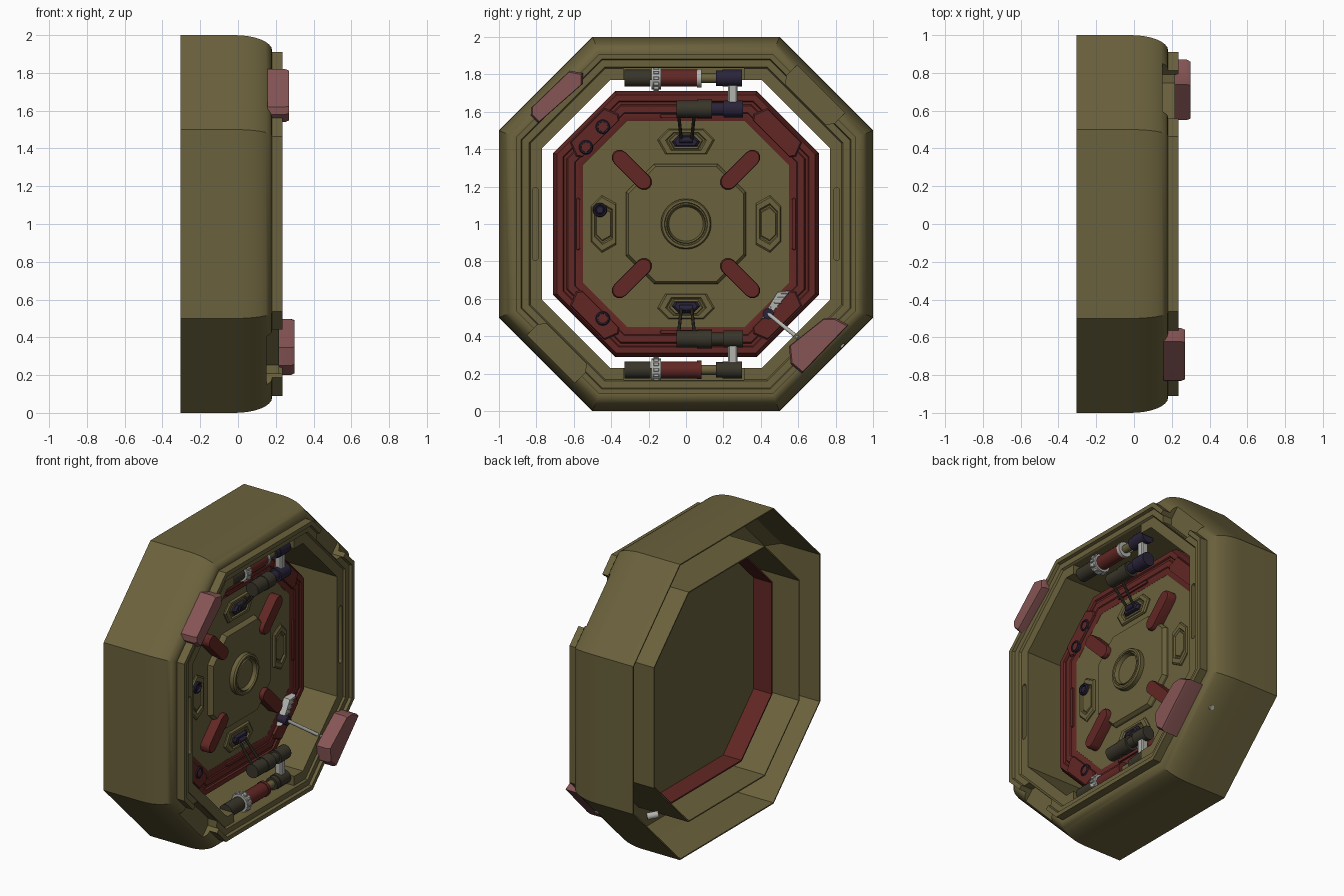
import bpy, bmesh, math
from mathutils import Vector

if "Cube" in bpy.data.objects:
    bpy.data.objects.remove(bpy.data.objects["Cube"])

def mat(name, *c):
    m = bpy.data.materials.new(name)
    m.diffuse_color = (*c, 1)
    m.use_nodes = True
    m.node_tree.nodes["Principled BSDF"].inputs["Base Color"].default_value = m.diffuse_color
    return m

OLIVE = mat("olive", .145, .12, .045)
RED = mat("red", .12, .02, .017)
PINK = mat("pink", .24, .09, .09)
NAVY = mat("navy", .022, .017, .04)
DARK = mat("dark_olive", .04, .035, .022)
GREY = mat("grey", .45, .45, .43)

def finish(name, bm, m):
    bmesh.ops.recalc_face_normals(bm, faces=bm.faces)
    me = bpy.data.meshes.new(name)
    bm.to_mesh(me)
    bm.free()
    if m:
        me.materials.append(m)
    o = bpy.data.objects.new(name, me)
    bpy.context.collection.objects.link(o)
    return o

# Outlines are (y, z - 1) points; x is the hatch axis
def corners(a, b):
    return [(a, -b), (a, b), (b, a), (-b, a), (-a, b), (-a, -b), (-b, -a), (b, -a)]

def octo(d):
    """Outer octagon offset inwards by d."""
    return corners(1 - d, .5 - .4142 * d)

def circle(r, c=(0, 0), n=32):
    return [(c[0] + r * math.cos(i * math.tau / n), c[1] + r * math.sin(i * math.tau / n)) for i in range(n)]

def polar(pts, deg):
    """(tangent, radius) points turned to the given direction."""
    c, s = math.cos(math.radians(deg)), math.sin(math.radians(deg))
    return [(r * c - t * s, r * s + t * c) for t, r in pts]

def pill(half_len, half_w, r):
    """Pill lying along the tangent at radius r."""
    pts = []
    for side in (1, -1):
        for i in range(7):
            a = math.pi * (i / 6 - .5)
            pts.append((side * (half_len - half_w + half_w * math.cos(a)), r + side * half_w * math.sin(a)))
    return pts

def scaled(pts, k):
    cy, cz = sum(p[0] for p in pts) / len(pts), sum(p[1] for p in pts) / len(pts)
    return [(cy + (y - cy) * k, cz + (z - cz) * k) for y, z in pts]

def loft(name, loops, m, closed=False):
    bm = bmesh.new()
    rings = [[bm.verts.new((x, y, z + 1)) for y, z in pts] for x, pts in loops]
    n = len(rings[0])
    for a, b in zip(rings, rings[1:] + rings[:1] if closed else rings[1:]):
        for i in range(n):
            j = (i + 1) % n
            bm.faces.new((a[i], a[j], b[j], b[i]))
    if not closed:
        bm.faces.new(rings[0])
        bm.faces.new(rings[-1])
    return finish(name, bm, m)

def prism(name, pts, x0, x1, m, bevel=.01, k=.9):
    return loft(name, [(x0, pts), (x1 - bevel, pts), (x1, scaled(pts, k))], m)

def rod(name, p0, p1, r, m, n=20):
    p0, p1 = Vector(p0), Vector(p1)
    bm = bmesh.new()
    bmesh.ops.create_cone(bm, cap_ends=True, segments=n, radius1=r, radius2=r, depth=(p1 - p0).length)
    o = finish(name, bm, m)
    o.rotation_euler = (p1 - p0).to_track_quat('Z', 'Y').to_euler()
    o.location = (p0 + p1) / 2
    return o

def box(name, c, size, m):
    bm = bmesh.new()
    bmesh.ops.create_cube(bm, size=1)
    bmesh.ops.scale(bm, vec=size, verts=bm.verts)
    bmesh.ops.bevel(bm, geom=bm.edges, offset=min(size) * .15, segments=1, affect='EDGES')
    o = finish(name, bm, m)
    o.location = c
    return o

def cut(o, outline, x0):
    cutter = loft("cutter", [(x0, outline), (.4, outline)], None)
    mod = o.modifiers.new("cut", 'BOOLEAN')
    mod.operation, mod.solver, mod.object = 'DIFFERENCE', 'EXACT', cutter
    bpy.context.view_layer.objects.active = o
    bpy.ops.object.modifier_apply(modifier=mod.name)
    bpy.data.objects.remove(cutter)

# Outer frame: rounded hollow shell, stepped front rim, inner tube
curve = [(-.02 + .2 * math.sin(a), .08 * (1 - math.cos(a))) for a in [i * math.pi / 16 for i in range(9)]]
frame_profile = [(-.305, 0)] + curve + [(.18, .09), (.235, .09), (.235, .118), (.216, .124), (.216, .16),
    (.203, .168), (.203, .23), (-.305, .23), (-.305, .222), (.07, .222), (.07, .06), (-.02, .008), (-.305, .008)]
frame = loft("outer_frame", [(x, octo(d)) for x, d in frame_profile], OLIVE, True)
for deg in (45, 225):  # empty clamp seats
    cut(frame, polar([(-.18, 1.1), (-.18, .94), (-.15, .905), (.15, .905), (.18, .94), (.18, 1.1)], deg), .15)
for deg in (0, 180):  # side slots
    cut(frame, polar(pill(.195, .016, .806), deg), .17)
for s in (1, -1):  # hinge clearances
    cut(frame, [(-.335, .7 * s), (.31, .7 * s), (.31, .833 * s), (-.335, .833 * s)], .1)

# Two pink clamp blocks on opposite diagonals
upper = [(-.14, .92), (.177, .94), (.177, .997), (.148, 1.025), (-.14, 1.02), (-.18, .96)]
lower = [(-.073, .851), (.165, .878), (.21, .92), (.233, .997), (-.127, 1.004), (-.134, .926)]
prism("upper_clamp", polar(upper, 135), .155, .27, PINK, .02, .94)
prism("lower_clamp", polar(lower, -45), .18, .30, PINK, .02, .94)

# Door: red ring around an olive panel, open at the back
door_profile = [(-.15, .29), (-.025, .29), (.012, .31), (.012, .342), (.002, .348), (.002, .362), (.012, .368),
    (.012, .405), (.006, .41), (.006, .425), (-.002, .45), (-.012, .45), (-.012, .30), (-.15, .30)]
loft("door_ring", [(x, octo(d)) for x, d in door_profile], RED, True)
loft("door_panel", [(-.016, octo(.3)), (-.013, octo(.3)), (-.013, octo(.445)), (-.003, octo(.445))], OLIVE)
prism("centre_plate", corners(.32, .17), -.01, .032, OLIVE, .02, .96)
hub = [(.02, .135), (.06, .135), (.07, .128), (.07, .115), (.062, .112), (.062, .105), (.07, .102), (.045, .092)]
loft("centre_hub", [(x, circle(r, n=40)) for x, r in hub], OLIVE)

# Diagonal red grips and ring plates
for i in range(4):
    deg = 45 + 90 * i
    grip = [(r - .41, t + .41) for t, r in pill(.135, .042, .41)]
    prism(f"grip_{i}", polar(grip, deg), -.01, .06, RED, .01, .95)
    tab = [(-.14, .645), (.14, .645), (.16, .67), (.13, .745), (-.13, .745), (-.16, .67)]
    prism(f"ring_tab_{i}", polar(tab, deg), -.01, .022, RED, .008, .95)

# Recessed hexagonal frames and slits on the four straight sides
for i in range(4):
    deg = 90 * i
    pts = polar([(-.095, .508), (-.153, .45), (-.11, .373), (.11, .373), (.153, .45), (.095, .508)], deg)
    loft(f"pocket_frame_{i}", [(-.01, pts), (.004, pts), (.012, scaled(pts, .93)), (.012, scaled(pts, .72)),
                               (.002, scaled(pts, .66)), (.002, scaled(pts, .6)), (.007, scaled(pts, .56))], OLIVE)
    prism(f"ring_slit_{i}", polar(pill(.14, .01, .577), deg), -.005, .015, RED, .003, .97)

# Hinge assemblies, mirrored top and bottom
X = .14
for s, name in ((1, "upper"), (-1, "lower")):
    z, za = 1 + .78 * s, 1 + .615 * s
    elbow = NAVY if s > 0 else DARK
    def bar(part, y0, y1, zz, r, m):
        rod(f"{name}_{part}", (X, y0, zz), (X, y1, zz), r, m)
    bar("end_cap", -.33, -.19, z, .046, DARK)
    bar("collar", -.185, -.135, z, .06, GREY)
    for k in range(12):
        t = k * math.tau / 12
        box(f"{name}_collar_tooth_{k}", (X + .06 * math.cos(t), -.16, z + .06 * math.sin(t)), (.018, .03, .018), GREY)
    bar("sleeve", -.135, .07, z, .046, RED)
    bar("washer", .06, .082, z, .05, GREY if s > 0 else RED)
    bar("shaft", .08, .18, z, .026, OLIVE)
    bar("elbow", .16, .2, z, .042, elbow)
    bar("elbow_body", .195, .3, z, .046, elbow)
    box(f"{name}_link", (X, .25, 1 + .7 * s), (.05, .05, .14), GREY)
    bar("arm", -.05, .06, za, .046, DARK)
    bar("arm_end", .06, .14, za, .05, DARK)
    bar("arm_neck", .14, .2, za, .034, elbow)
    bar("arm_joint", .2, .305, za, .046, elbow)
    for y0, y1 in ((-.04, -.025), (.045, .03)):
        rod(f"{name}_fork", (X, y0, 1 + .59 * s), (.03, y1, 1 + .45 * s), .009, DARK, 8)
    lug = [(-.075, .44), (-.04, .475), (.04, .475), (.075, .44), (.06, .415), (-.06, .415)]
    prism(f"{name}_lug", polar(lug, 90 * s), -.01, .028, NAVY, .012, .8)
    rod(f"{name}_lug_pin", (.028, -.035, 1 + .45 * s), (.028, .035, 1 + .45 * s), .016, NAVY)

# Round knobs
for i, (y, z, core) in enumerate([(-.445, .52, RED), (-.535, .41, RED), (-.445, -.505, NAVY), (-.46, .075, NAVY)]):
    c = (y, z)
    loft(f"knob_{i}", [(-.01, circle(.038, c)), (.022, circle(.038, c)), (.028, circle(.033, c)),
                       (.028, circle(.026, c)), (.013, circle(.024, c))], NAVY)
    prism(f"knob_core_{i}", circle(.022, c), .0, .02, core, .005, .8)

# Latch lever with its rod and bolts
prism("latch_lever", [(.40, -.51), (.44, -.50), (.56, -.355), (.49, -.36)], .0, .045, GREY, .01, .92)
for k in range(5):
    box(f"lever_rib_{k}", (.045, .455 + .018 * k, .53 + .025 * k), (.012, .04, .008), GREY)
rod("latch_boss", (.0, .44, .52), (.07, .44, .52), .03, NAVY)
rod("latch_rod", (.06, .44, .52), (.2, .6, .39), .011, GREY)
rod("shell_bolt", (.08, .74, .42), (.08, .84, .345), .015, GREY)
rod("inner_bolt", (-.17, .54, .29), (-.12, .59, .28), .022, GREY)

# Smooth the curved surfaces, keep hard edges
bpy.ops.object.select_all(action='SELECT')
bpy.context.view_layer.objects.active = frame
bpy.ops.object.shade_smooth_by_angle(angle=math.radians(30))
